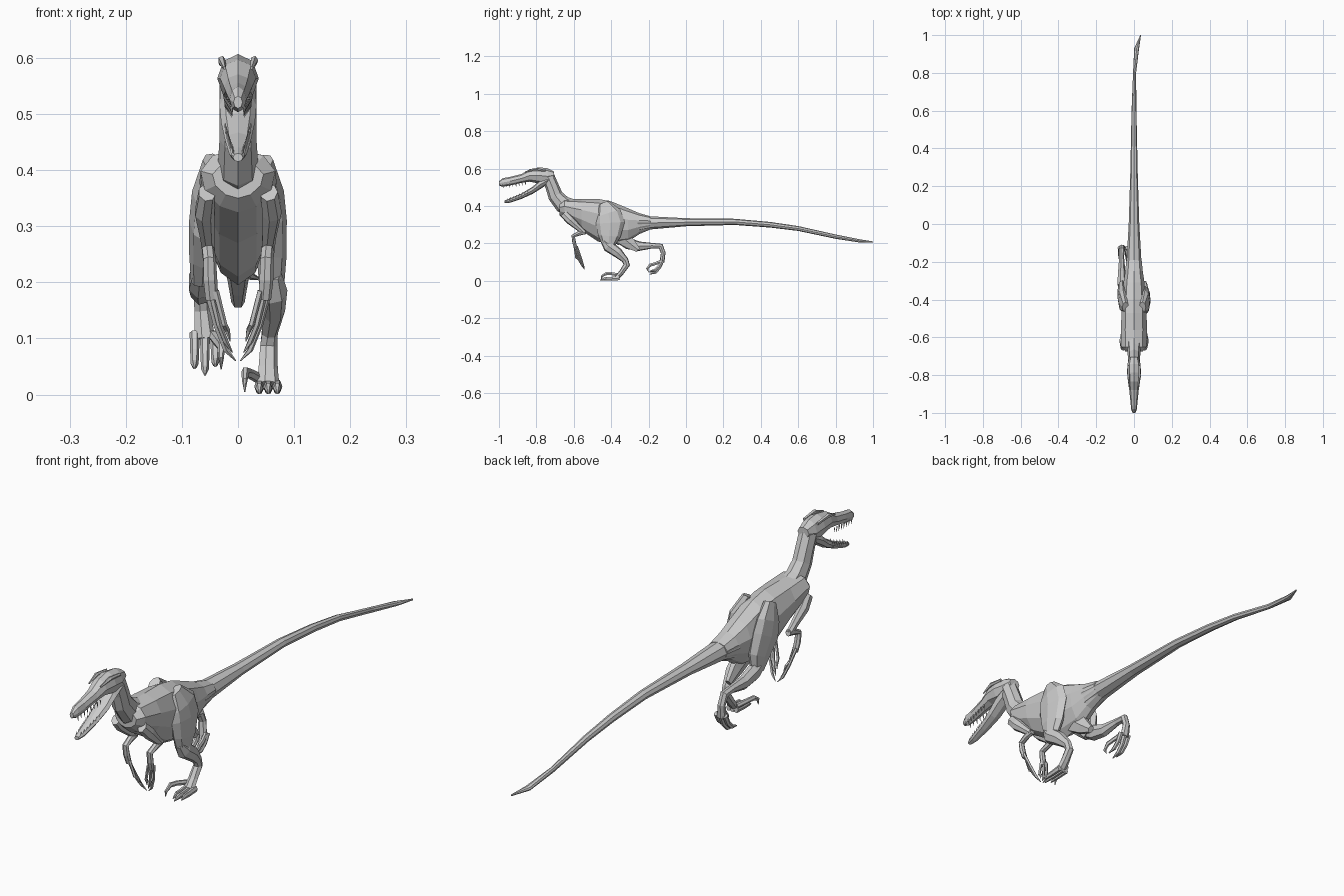
import bpy, bmesh, math
from mathutils import Vector


def skin(name, rings):
    """Bridge equal-sized rings of points into a capped, flat-shaded solid."""
    bm = bmesh.new()
    vs = [[bm.verts.new(p) for p in r] for r in rings]
    n = len(vs[0])
    for a, b in zip(vs, vs[1:]):
        for i in range(n):
            j = (i + 1) % n
            bm.faces.new((a[i], a[j], b[j], b[i]))
    bm.faces.new(vs[0][::-1])
    bm.faces.new(vs[-1])
    bmesh.ops.recalc_face_normals(bm, faces=bm.faces)
    me = bpy.data.meshes.new(name)
    bm.to_mesh(me)
    bm.free()
    ob = bpy.data.objects.new(name, me)
    bpy.context.collection.objects.link(ob)
    return ob


def profile(name, secs, n=10, egg=0.0):
    """Upright sections: (y, bottom z, top z, half width, centre x). egg > 0 widens the top."""
    rings = []
    for y, zb, zt, w, cx in secs:
        ring = []
        for i in range(n):
            a = 2 * math.pi * i / n + math.pi / 2
            c, s = math.cos(a), math.sin(a)
            ring.append((cx + w * c * (1 + egg * s), y, (zb + zt) / 2 + (zt - zb) / 2 * s))
        rings.append(ring)
    return skin(name, rings)


def tube(name, pts, n=7):
    """Limb along a path: (x, y, z, side radius, depth radius)."""
    P = [Vector(p[:3]) for p in pts]
    rings = []
    for i, p in enumerate(pts):
        t = Vector()
        if i > 0:
            t += (P[i] - P[i - 1]).normalized()
        if i < len(P) - 1:
            t += (P[i + 1] - P[i]).normalized()
        t.normalize()
        side = (Vector((1, 0, 0)) - t * t.x).normalized()
        up = t.cross(side)
        rings.append([P[i] + side * p[3] * math.cos(2 * math.pi * k / n)
                      + up * p[4] * math.sin(2 * math.pi * k / n) for k in range(n)])
    return skin(name, rings)


# torso
profile("torso", [
    (-0.675, 0.35, 0.415, 0.045, 0), (-0.65, 0.325, 0.437, 0.066, 0),
    (-0.56, 0.27, 0.438, 0.068, 0), (-0.47, 0.21, 0.438, 0.066, 0),
    (-0.40, 0.195, 0.425, 0.062, 0), (-0.31, 0.21, 0.388, 0.055, 0),
    (-0.25, 0.25, 0.362, 0.046, 0), (-0.19, 0.275, 0.345, 0.04, 0)], 10, 0.2)

# tail, ending in a thin twisted blade
profile("tail", [
    (-0.26, 0.255, 0.362, 0.047, 0), (-0.19, 0.275, 0.345, 0.039, 0),
    (0, 0.292, 0.335, 0.028, 0), (0.26, 0.299, 0.332, 0.02, 0),
    (0.45, 0.285, 0.315, 0.016, 0), (0.6, 0.267, 0.293, 0.013, 0),
    (0.8, 0.225, 0.248, 0.008, 0.003), (0.93, 0.205, 0.222, 0.013, 0.014),
    (1.0, 0.204, 0.211, 0.002, 0.035)], 8)

# pelvic keel
tube("pelvic_keel", [(0, -0.36, 0.25, 0.03, 0.05), (0, -0.30, 0.20, 0.018, 0.035),
                     (0, -0.255, 0.165, 0.012, 0.015)], 6)

# neck
tube("neck", [(0, -0.60, 0.385, 0.046, 0.048), (0, -0.66, 0.41, 0.036, 0.047),
              (0, -0.698, 0.455, 0.033, 0.04), (0, -0.716, 0.505, 0.033, 0.036),
              (0, -0.735, 0.55, 0.033, 0.037), (0, -0.775, 0.575, 0.028, 0.026)], 8)

# skull and upper jaw
profile("skull", [
    (-0.705, 0.545, 0.585, 0.024, 0), (-0.74, 0.515, 0.602, 0.034, 0),
    (-0.785, 0.52, 0.607, 0.037, 0), (-0.835, 0.53, 0.597, 0.032, 0),
    (-0.88, 0.524, 0.571, 0.025, 0), (-0.94, 0.51, 0.556, 0.019, 0),
    (-0.98, 0.503, 0.549, 0.015, 0), (-1.0, 0.51, 0.532, 0.008, 0)], 8)

# lower jaw
profile("lower_jaw", [
    (-0.735, 0.52, 0.56, 0.032, 0), (-0.78, 0.49, 0.54, 0.033, 0),
    (-0.82, 0.465, 0.503, 0.03, 0), (-0.88, 0.438, 0.467, 0.023, 0),
    (-0.94, 0.418, 0.441, 0.016, 0), (-0.97, 0.415, 0.430, 0.009, 0)], 8)

for s in (-1, 1):
    tag = "right" if s > 0 else "left"
    # brow ridges
    tube(f"brow_{tag}", [(s * 0.024, -0.86, 0.582, 0.003, 0.003), (s * 0.029, -0.81, 0.596, 0.007, 0.008),
                         (s * 0.029, -0.75, 0.59, 0.005, 0.006)], 5)
    # teeth
    for i in range(8):
        f = i / 7
        y, x = -0.98 + 0.12 * f, s * (0.011 + 0.012 * f)
        z = 0.514 + 0.017 * f
        tube(f"upper_tooth_{tag}_{i}", [(x, y, z, 0.003, 0.004), (x, y + 0.004, z - 0.02, 0.0004, 0.0004)], 4)
        y, x = -0.96 + 0.11 * f, s * (0.009 + 0.014 * f)
        z = 0.425 + 0.04 * f
        tube(f"lower_tooth_{tag}_{i}", [(x, y, z, 0.003, 0.004), (x, y + 0.006, z + 0.018, 0.0004, 0.0004)], 4)

    # arms
    tube(f"upper_arm_{tag}", [(s * 0.055, -0.655, 0.36, 0.016, 0.022), (s * 0.06, -0.62, 0.325, 0.018, 0.024),
                              (s * 0.055, -0.57, 0.28, 0.013, 0.016), (s * 0.053, -0.545, 0.258, 0.012, 0.013)])
    tube(f"forearm_{tag}", [(s * 0.053, -0.538, 0.262, 0.011, 0.013), (s * 0.053, -0.57, 0.255, 0.012, 0.013),
                            (s * 0.051, -0.603, 0.24, 0.012, 0.011), (s * 0.05, -0.598, 0.205, 0.013, 0.01),
                            (s * 0.047, -0.588, 0.17, 0.012, 0.008)])
    # fingers with claws
    for k, (x0, x1, x2, dy, z2) in enumerate([(0.055, 0.040, 0.004, 0.012, 0.06),
                                              (0.048, 0.034, 0.010, 0.0, 0.075),
                                              (0.04, 0.024, 0.014, -0.012, 0.095)]):
        tube(f"finger_{tag}_{k}", [(s * x0, -0.59 + dy * .5, 0.185, 0.006, 0.006),
                                   (s * x1, -0.575 + dy, 0.125, 0.005, 0.006),
                                   (s * (x1 + x2) / 2, -0.562 + dy, z2 + 0.02, 0.005, 0.006),
                                   (s * x2, -0.555 + dy, z2, 0.001, 0.001)], 5)

# thighs
tube("right_thigh", [(0.045, -0.44, 0.415, 0.018, 0.03), (0.058, -0.415, 0.36, 0.024, 0.068),
                     (0.06, -0.405, 0.31, 0.027, 0.078), (0.06, -0.41, 0.24, 0.026, 0.06),
                     (0.06, -0.415, 0.19, 0.022, 0.035)], 8)
tube("left_thigh", [(-0.045, -0.44, 0.415, 0.018, 0.03), (-0.058, -0.41, 0.36, 0.024, 0.068),
                    (-0.06, -0.39, 0.31, 0.027, 0.078), (-0.062, -0.35, 0.25, 0.025, 0.06),
                    (-0.064, -0.335, 0.2, 0.02, 0.03)], 8)

# shins and ankles: planted right leg, trailing left leg
tube("right_shin", [(0.06, -0.44, 0.215, 0.018, 0.018), (0.062, -0.415, 0.185, 0.026, 0.032),
                    (0.062, -0.365, 0.15, 0.022, 0.028), (0.056, -0.325, 0.11, 0.015, 0.018),
                    (0.054, -0.317, 0.085, 0.016, 0.018), (0.053, -0.345, 0.045, 0.018, 0.014),
                    (0.053, -0.37, 0.016, 0.021, 0.013)])
tube("left_shin", [(-0.064, -0.36, 0.22, 0.018, 0.02), (-0.066, -0.31, 0.2, 0.024, 0.032),
                   (-0.066, -0.25, 0.185, 0.02, 0.026), (-0.066, -0.18, 0.188, 0.014, 0.015),
                   (-0.066, -0.135, 0.185, 0.015, 0.016), (-0.064, -0.122, 0.15, 0.015, 0.013),
                   (-0.06, -0.128, 0.1, 0.019, 0.013)])

# toes with claws, and raised sickle claws
for k, (dx, l) in enumerate([(-0.015, 0.085), (0.001, 0.1), (0.017, 0.08)]):
    x = 0.053 + dx
    tube(f"right_toe_{k}", [(x, -0.355, 0.015, 0.009, 0.013), (x, -0.36 - l * .5, 0.011, 0.008, 0.011),
                            (x, -0.36 - l * .75, 0.011, 0.007, 0.011), (x, -0.36 - l, 0.003, 0.002, 0.002)], 6)
    x = -0.06 + dx * 1.15
    tube(f"left_toe_{k}", [(x, -0.125, 0.11, 0.009, 0.011), (x, -0.142, 0.11 - l * .4, 0.008, 0.01),
                           (x, -0.165, 0.11 - l * .65, 0.007, 0.009), (x, -0.195, 0.115 - l * .8, 0.002, 0.002)], 6)
tube("right_sickle", [(0.035, -0.355, 0.03, 0.008, 0.01), (0.02, -0.395, 0.038, 0.008, 0.009),
                      (0.013, -0.425, 0.04, 0.007, 0.01), (0.012, -0.45, 0.025, 0.005, 0.007),
                      (0.012, -0.452, 0.005, 0.001, 0.001)], 6)
tube("left_sickle", [(-0.045, -0.13, 0.105, 0.008, 0.01), (-0.035, -0.165, 0.092, 0.008, 0.009),
                     (-0.03, -0.19, 0.085, 0.007, 0.01), (-0.03, -0.208, 0.065, 0.005, 0.007),
                     (-0.03, -0.198, 0.045, 0.001, 0.001)], 6)
